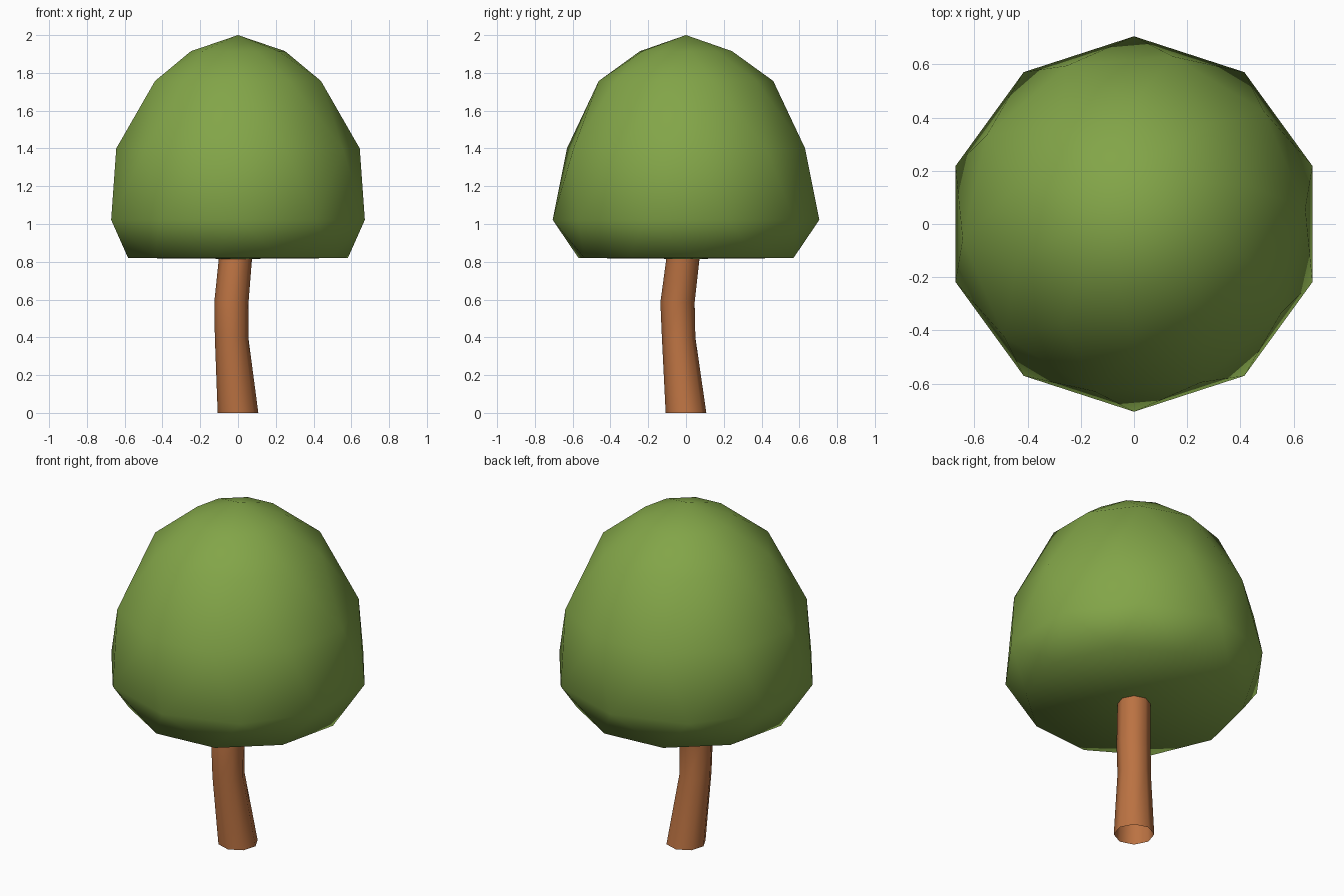
import bpy, bmesh, math

if "Cube" in bpy.data.objects:
    bpy.data.objects.remove(bpy.data.objects["Cube"])


def material(name, rgb):
    m = bpy.data.materials.new(name)
    m.diffuse_color = (*rgb, 1)
    m.use_nodes = True
    m.node_tree.nodes["Principled BSDF"].inputs["Base Color"].default_value = m.diffuse_color
    return m


def ring(bm, n, r, z, cx=0, cy=0, turn=0):
    out = []
    for i in range(n):
        a = math.radians(turn) + 2 * math.pi * i / n
        out.append(bm.verts.new((cx + r * math.cos(a), cy + r * math.sin(a), z)))
    return out


def finish(bm, name, mat):
    me = bpy.data.meshes.new(name)
    for f in bm.faces:
        f.smooth = True
    bm.to_mesh(me)
    bm.free()
    me.materials.append(mat)
    ob = bpy.data.objects.new(name, me)
    bpy.context.collection.objects.link(ob)
    return ob


# Foliage: ten-sided triangulated dome whose rings alternate in rotation
bm = bmesh.new()
N = 10
profile = [(0.584, 0.82), (0.706, 1.022), (0.647, 1.40), (0.462, 1.757), (0.25, 1.915)]
rings = [ring(bm, N, r, z, turn=18 if k % 2 else 5) for k, (r, z) in enumerate(profile)]
for k, (lo, up) in enumerate(zip(rings, rings[1:])):
    for i in range(N):
        j = (i + 1) % N
        if k % 2 == 0:
            bm.faces.new((lo[i], lo[j], up[i]))
            bm.faces.new((lo[j], up[j], up[i]))
        else:
            bm.faces.new((lo[i], up[j], up[i]))
            bm.faces.new((lo[i], lo[j], up[j]))
tip = bm.verts.new((0, 0, 2.0))
base = bm.verts.new((0, 0, 0.815))
for i in range(N):
    j = (i + 1) % N
    bm.faces.new((rings[-1][i], rings[-1][j], tip))
    bm.faces.new((rings[0][j], rings[0][i], base))
finish(bm, "foliage", material("leaf green", (0.225, 0.376, 0.065)))

# Trunk: bent eight-sided tube, open at the base
bm = bmesh.new()
path = [(0, 0, 0, 0.108), (-0.034, -0.039, 0.40, 0.089),
        (-0.035, -0.045, 0.585, 0.091), (-0.012, -0.014, 0.835, 0.088)]
rings = [ring(bm, 8, r, z, x, y, 5) for x, y, z, r in path]
for lo, up in zip(rings, rings[1:]):
    for i in range(8):
        j = (i + 1) % 8
        bm.faces.new((lo[i], lo[j], up[j], up[i]))
finish(bm, "trunk", material("bark brown", (0.50, 0.17, 0.055)))
